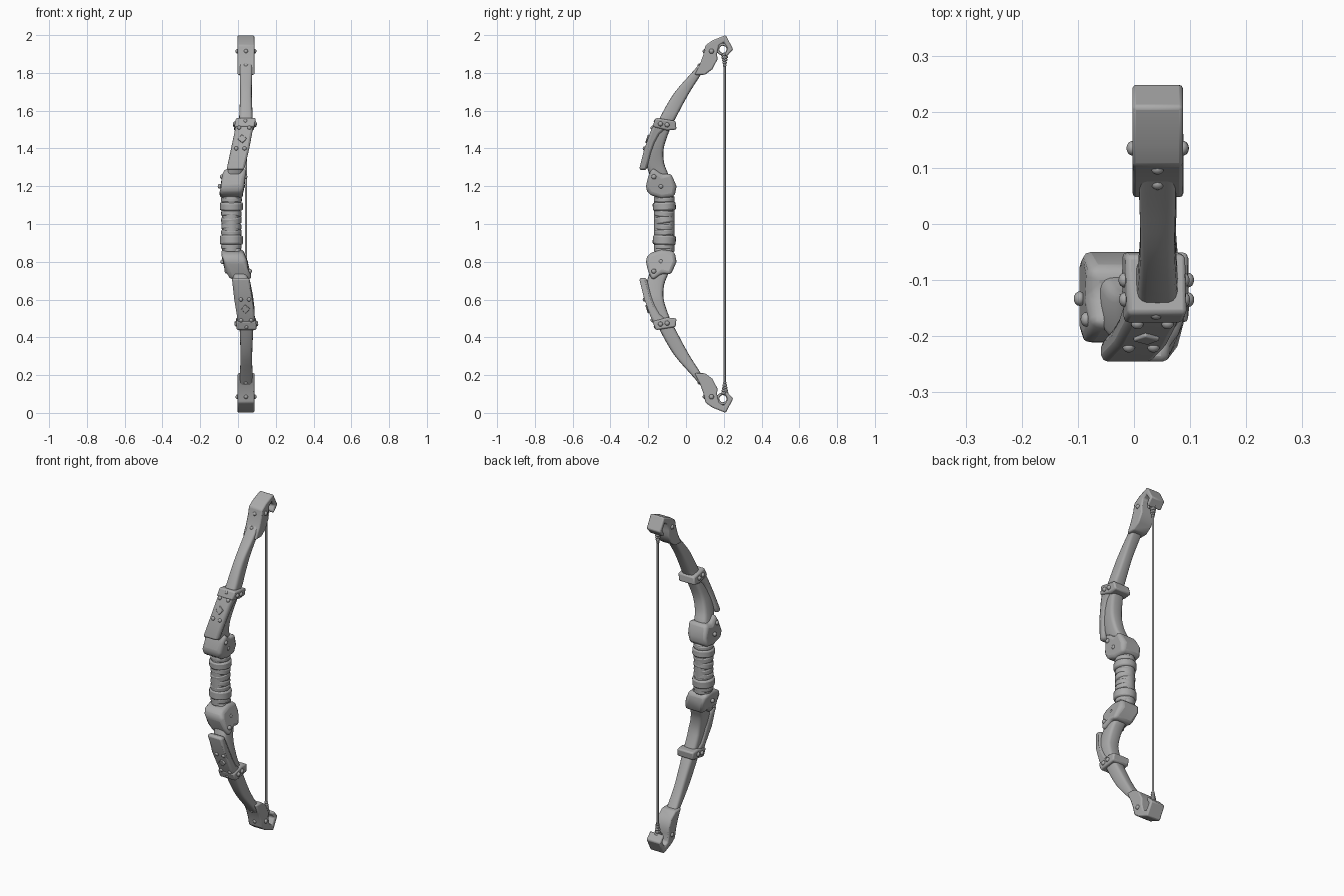
import bpy, bmesh, math
from mathutils import Vector, Matrix

if "Cube" in bpy.data.objects:
    bpy.data.objects.remove(bpy.data.objects["Cube"])

grey = bpy.data.materials.new("plain grey")
grey.use_nodes = True
grey.diffuse_color = (0.4, 0.4, 0.4, 1)
grey.node_tree.nodes["Principled BSDF"].inputs["Base Color"].default_value = (0.4, 0.4, 0.4, 1)

# Sideways drift of the stave: (distance from the middle, x), upper and lower half
DRIFT = {1: [(.1, -.035), (.2, -.035), (.27, -.018), (.41, .015), (.56, .042), (1, .042)],
         -1: [(.1, -.035), (.2, -.02), (.27, .01), (.4, .037), (.55, .045), (1, .042)]}
PLATE_FRONT = [(.285, -.247), (.30, -.245), (.40, -.22), (.49, -.188), (.555, -.157)]
HALVES = ((1, "upper"), (-1, "lower"))


def lerp(table, u):
    """Piecewise linear lookup."""
    if u <= table[0][0]:
        return table[0][1]
    for (a, p), (b, q) in zip(table, table[1:]):
        if u <= b:
            return p + (q - p) * (u - a) / (b - a)
    return table[-1][1]


def finish(bm, name, bevel=0, segments=2):
    bmesh.ops.recalc_face_normals(bm, faces=bm.faces)
    mesh = bpy.data.meshes.new(name)
    bm.to_mesh(mesh)
    bm.free()
    mesh.materials.append(grey)
    ob = bpy.data.objects.new(name, mesh)
    bpy.context.collection.objects.link(ob)
    if bevel:
        mod = ob.modifiers.new("Bevel", "BEVEL")
        mod.width, mod.segments = bevel, segments
        mod.limit_method, mod.angle_limit = "ANGLE", math.radians(35)
    bpy.ops.object.select_all(action="DESELECT")
    ob.select_set(True)
    bpy.context.view_layer.objects.active = ob
    bpy.ops.object.shade_smooth_by_angle(angle=math.radians(40))
    return ob


def slab(name, profile, s, half, bevel, segments=2):
    """Side profile (y, distance from middle) extruded across x, following the drift."""
    bm = bmesh.new()
    sides = [[bm.verts.new((lerp(DRIFT[s], u) + k * half, y, 1 + s * u)) for y, u in profile]
             for k in (-1, 1)]
    for ring in sides:
        bm.faces.new(ring)
    n = len(profile)
    for i in range(n):
        j = (i + 1) % n
        bm.faces.new((sides[0][i], sides[0][j], sides[1][j], sides[1][i]))
    return finish(bm, name, bevel, segments)


def smooth_stations(st, steps=4):
    """Catmull-Rom through the stations."""
    out = []
    for i in range(len(st) - 1):
        p = [st[max(i - 1, 0)], st[i], st[i + 1], st[min(i + 2, len(st) - 1)]]
        for k in range(steps):
            t = k / steps
            out.append([b + t * ((c - a) + t * ((2 * a - 5 * b + 4 * c - d)
                        + t * (3 * (b - c) + d - a))) / 2 for a, b, c, d in zip(*p)])
    return out + [list(st[-1])]


def loft(name, stations, s, count=20, power=.5):
    """Rounded-rectangle sections (distance, front y, back y, half width)."""
    bm = bmesh.new()
    rings = []
    for u, front, back, w in smooth_stations(stations):
        ring = []
        for i in range(count):
            a = math.tau * i / count
            c, d = math.cos(a), math.sin(a)
            c, d = (math.copysign(abs(v) ** power, v) for v in (c, d))
            ring.append(bm.verts.new((lerp(DRIFT[s], u) + w * c,
                                      (front + back) / 2 + d * (back - front) / 2, 1 + s * u)))
        rings.append(ring)
    for p, q in zip(rings, rings[1:]):
        for i in range(count):
            j = (i + 1) % count
            bm.faces.new((p[i], p[j], q[j], q[i]))
    bm.faces.new(rings[0])
    bm.faces.new(rings[-1])
    return finish(bm, name)


def band(name, loc, height, rx, ry, tilt=(0, 0), bevel=.008, sides=24):
    """Rounded band or cord around a vertical axis."""
    bm = bmesh.new()
    m = (Matrix.Translation(loc) @ Matrix.Rotation(tilt[0], 4, "X")
         @ Matrix.Rotation(tilt[1], 4, "Y") @ Matrix.Diagonal((rx, ry, 1, 1)))
    bmesh.ops.create_cone(bm, cap_ends=True, segments=sides, radius1=1, radius2=1,
                          depth=height, matrix=m)
    return finish(bm, name, bevel)


def stud(name, loc, normal, r=.011):
    bm = bmesh.new()
    turn = Vector(normal).to_track_quat("Z", "Y").to_matrix().to_4x4()
    m = Matrix.Translation(loc) @ turn @ Matrix.Diagonal((r, r, r * .8, 1))
    bmesh.ops.create_uvsphere(bm, u_segments=12, v_segments=8, radius=1, matrix=m)
    return finish(bm, name)


LIMB = [(.13, -.16, -.07, .045), (.25, -.19, -.09, .042), (.32, -.21, -.115, .04),
        (.4, -.205, -.118, .04), (.5, -.165, -.085, .039), (.56, -.14, -.055, .036),
        (.69, -.065, .015, .031), (.8, .03, .085, .033), (.88, .1, .135, .032)]
COLLAR = [(-.178, .30), (-.125, .26), (-.08, .27), (-.05, .2), (-.06, .145),
          (-.13, .135), (-.195, .155), (-.215, .19), (-.2, .25)]
PLATE = [(y, u) for u, y in PLATE_FRONT] + [(-.1, .55), (-.1, .51), (-.14, .475),
         (-.165, .43), (-.185, .375), (-.2, .32), (-.21, .285)]
CLASP = [(-.16, .562), (-.055, .545), (-.05, .50), (-.1, .495), (-.178, .515)]
TIP = [(.045, .79), (.075, .85), (.093, .9), (.103, .946), (.14, .972), (.21, 1), (.25, .925),
       (.213, .885), (.205, .9), (.222, .928), (.2, .962), (.175, .946), (.164, .9),
       (.167, .872), (.14, .82), (.10, .79)]

for s, half in HALVES:
    # Stave and fittings
    loft(half + "_limb", LIMB, s)
    slab(half + "_collar", COLLAR, s, .062, .02, 3)
    slab(half + "_armour_plate", PLATE, s, .047, .012)
    slab(half + "_clasp", CLASP, s, .053, .008)
    slab(half + "_tip_hook", TIP, s, .045, .007)

    # Studs and diamond on the armour front
    for dx, u in ((0, .545), (-.027, .51), (.027, .51), (-.022, .4), (.022, .4)):
        stud(half + "_armour_stud", (lerp(DRIFT[s], u) + dx, lerp(PLATE_FRONT, u), 1 + s * u),
             (0, -1, s * .35))
    u = .45
    bm = bmesh.new()
    m = (Matrix.Translation((lerp(DRIFT[s], u), lerp(PLATE_FRONT, u), 1 + s * u))
         @ Matrix.Rotation(-s * .33, 4, "X") @ Matrix.Rotation(.7, 4, "Y"))
    bmesh.ops.create_cube(bm, size=1, matrix=m @ Matrix.Diagonal((.034, .014, .034, 1)))
    finish(bm, half + "_armour_diamond", .003)

    # Studs on the sides and on the tip front
    for part, y, u, w in (("collar", -.17, .25, .062), ("collar", -.133, .2, .062),
                          ("clasp", -.135, .53, .053), ("clasp", -.1, .525, .053),
                          ("tip", .135, .915, .045)):
        for k in (-1, 1):
            stud(half + "_" + part + "_side_stud",
                 (lerp(DRIFT[s], u) + k * w, y, 1 + s * u), (k, 0, 0), .013)
    for y, u in ((.097, .915), (.07, .84)):
        stud(half + "_tip_front_stud", (.042, y, 1 + s * u), (0, -1, s * .4), .011)

    # Bowstring loop and whipping
    for i in range(5):
        band(half + "_string_whipping", (.042, .205, 1 + s * (.84 + i * .014)), .013,
             .009 + .0025 * i, .009 + .0025 * i, (.15, 0), .004, 12)
    bpy.ops.mesh.primitive_torus_add(location=(.042, .195, 1 + s * .925), major_radius=.026,
                                     minor_radius=.007, major_segments=20, minor_segments=8,
                                     rotation=(0, math.pi / 2, 0))
    loop = bpy.context.object
    loop.name = half + "_string_loop"
    loop.data.materials.append(grey)
    bpy.ops.object.shade_smooth_by_angle(angle=math.radians(60))

# Grip with crossing wraps
band("grip_core", (-.035, -.115, 1), .3, .049, .054)
for z, h, r, tx, ty in ((1.128, .03, .055, 0, 0), (1.093, .044, .061, .04, 0),
                        (1.055, .036, .054, -.1, .05), (1.02, .04, .054, .16, -.08),
                        (.985, .036, .053, -.12, .06), (.955, .034, .054, .08, 0),
                        (.915, .05, .061, -.04, 0), (.88, .03, .054, 0, 0)):
    band("grip_wrap", (-.035, -.115, z), h, r, r, (tx, ty), .009)

# Bowstring
band("bowstring", (.042, .205, 1), 1.74, .006, .006, bevel=0, sides=10)
